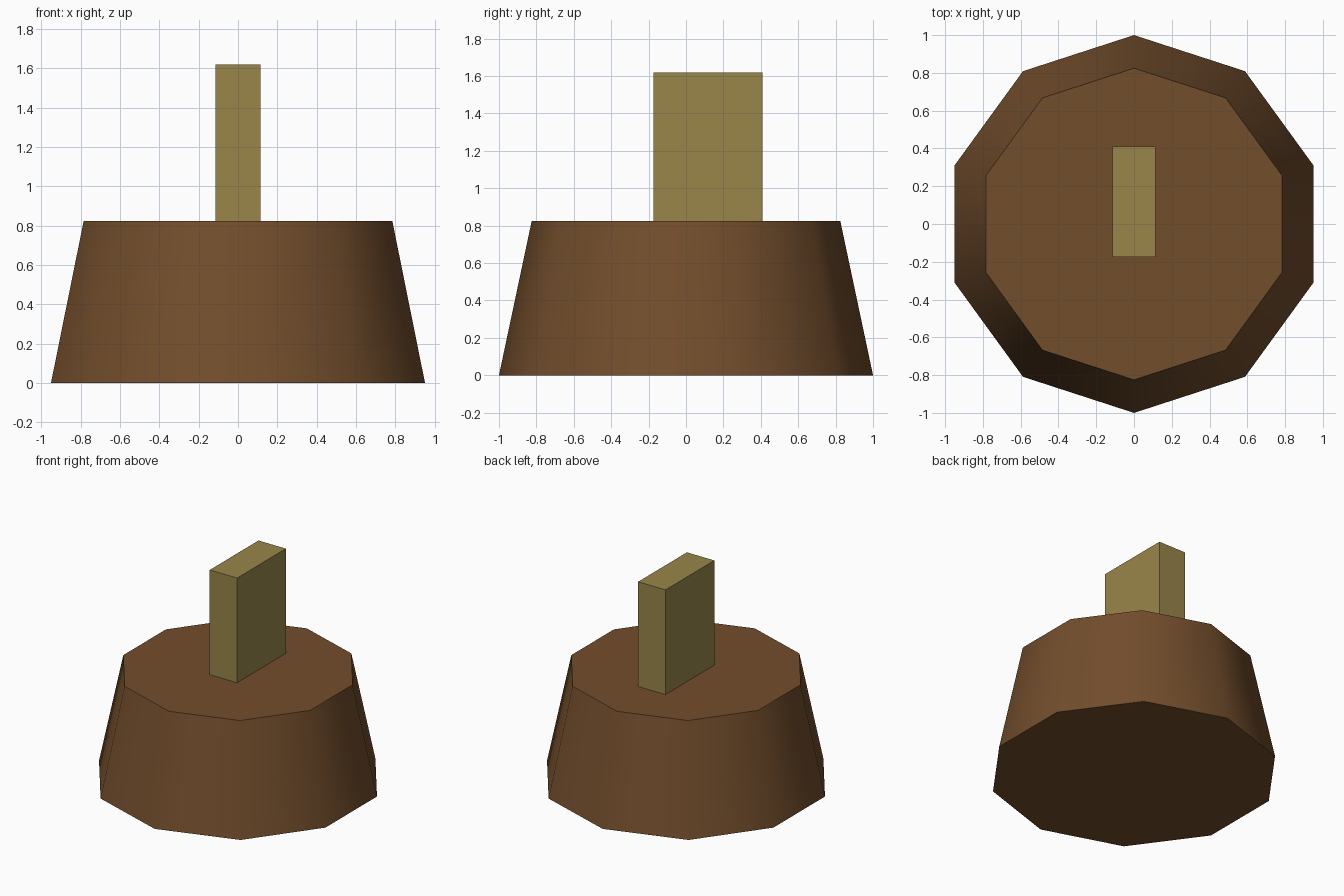
import bpy, bmesh
from math import sin, cos, tau, radians

if "Cube" in bpy.data.objects:
    bpy.data.objects.remove(bpy.data.objects["Cube"])


def prism(name, lower, upper, z0, z1, color):
    """Closed solid between two matching outlines."""
    bm = bmesh.new()
    lo = [bm.verts.new((x, y, z0)) for x, y in lower]
    hi = [bm.verts.new((x, y, z1)) for x, y in upper]
    n = len(lo)
    for i in range(n):
        j = (i + 1) % n
        bm.faces.new((lo[i], lo[j], hi[j], hi[i]))
    bm.faces.new(lo[::-1])
    bm.faces.new(hi)
    bmesh.ops.recalc_face_normals(bm, faces=bm.faces)
    mesh = bpy.data.meshes.new(name)
    bm.to_mesh(mesh)
    bm.free()
    obj = bpy.data.objects.new(name, mesh)
    bpy.context.collection.objects.link(obj)
    mat = bpy.data.materials.new(name + "_material")
    mat.diffuse_color = color
    mat.use_nodes = True
    mat.node_tree.nodes["Principled BSDF"].inputs["Base Color"].default_value = mat.diffuse_color
    mesh.materials.append(mat)
    return obj


def decagon(r):
    return [(-r * sin(tau * i / 10), r * cos(tau * i / 10)) for i in range(10)]


# Tapered ten-sided base, smooth around the side with sharp rims
base = prism("base", decagon(1.0), decagon(0.825), 0, 0.825, (0.17, 0.075, 0.025, 1))
bpy.context.view_layer.objects.active = base
base.select_set(True)
bpy.ops.object.shade_smooth_by_angle(angle=radians(40))
base.select_set(False)

# Upright flat post, set slightly towards the back
outline = [(-0.115, -0.175), (0.115, -0.175), (0.115, 0.41), (-0.115, 0.41)]
prism("post", outline, outline, 0.81, 1.62, (0.32, 0.24, 0.07, 1))
